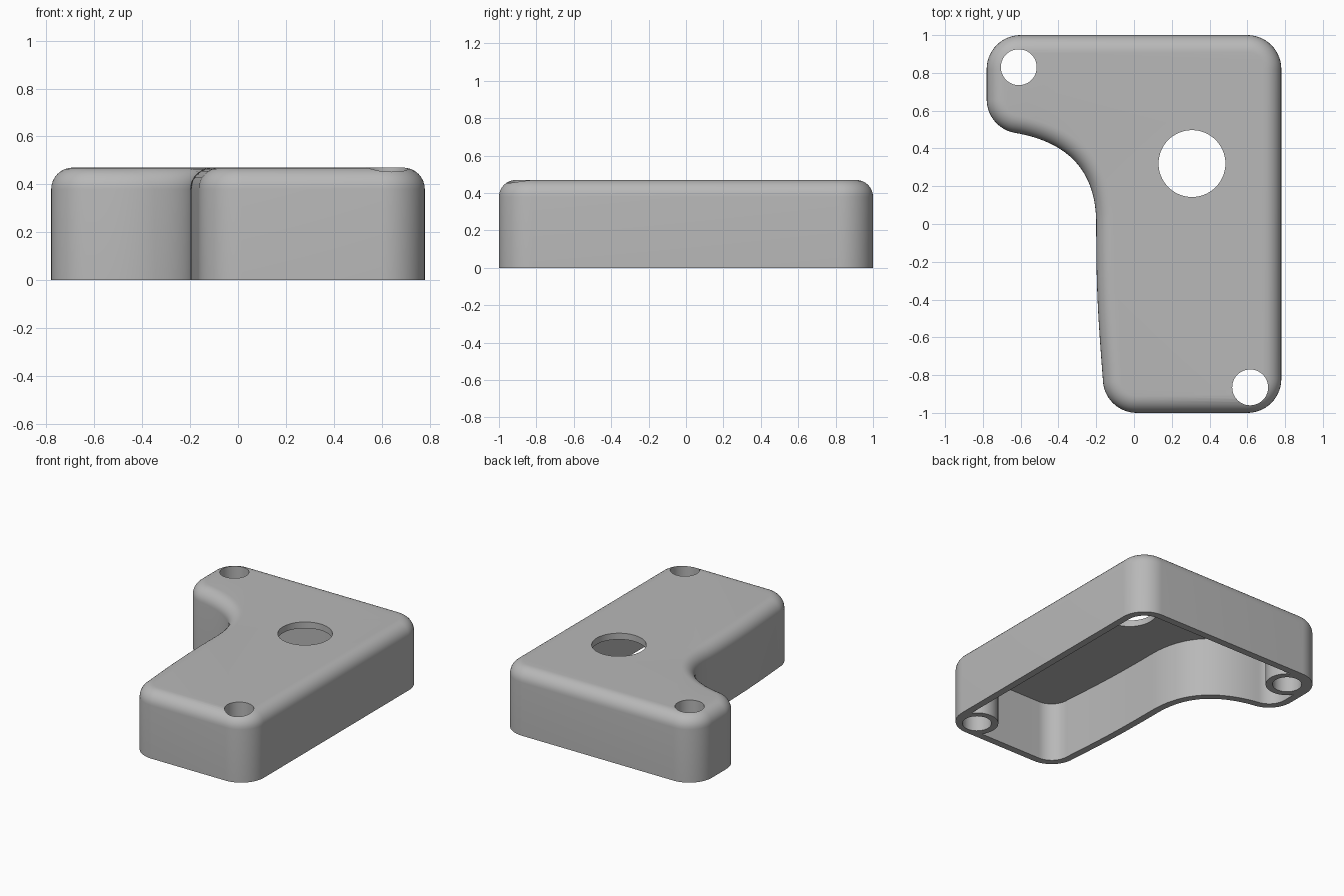
import bpy
import bmesh
from math import cos, sin, pi, radians
from mathutils import Vector
from mathutils.geometry import interpolate_bezier

HEIGHT, FILLET, WALL, ROOF = 0.47, 0.09, 0.05, 0.045
CORNER = 0.18
BOSSES = [(-0.61, 0.83), (0.615, -0.865)]

cube = bpy.data.objects.get("Cube")
if cube:
    bpy.data.objects.remove(cube, do_unlink=True)

grey = bpy.data.materials.new("plain grey")
grey.use_nodes = True
grey.diffuse_color = (0.48, 0.48, 0.48, 1)
grey.node_tree.nodes["Principled BSDF"].inputs["Base Color"].default_value = grey.diffuse_color


def arc(cx, cy, start, end, steps=14):
    angles = [radians(start + (end - start) * i / steps) for i in range(steps + 1)]
    return [Vector((cx + CORNER * cos(a), cy + CORNER * sin(a))) for a in angles]


def bezier(*points, steps=24):
    pts = interpolate_bezier(*[Vector(p) for p in points], steps)
    return [p.to_2d() for p in pts[1:-1]]


def inset(points, d):
    """Move a counter-clockwise outline inward by d with mitred corners."""
    result = []
    for i, p in enumerate(points):
        a = (p - points[i - 1]).normalized()
        b = (points[(i + 1) % len(points)] - p).normalized()
        na, nb = Vector((-a.y, a.x)), Vector((-b.y, b.x))
        result.append(p + (na + nb) * d / (1 + na.dot(nb)))
    return result


def loft(name, rings):
    """Closed solid through (outline, z) rings, bottom to top."""
    bm = bmesh.new()
    loops = [[bm.verts.new((p.x, p.y, z)) for p in pts] for pts, z in rings]
    n = len(loops[0])
    for low, high in zip(loops, loops[1:]):
        for i in range(n):
            j = (i + 1) % n
            bm.faces.new((low[i], low[j], high[j], high[i]))
    bm.faces.new(loops[0][::-1])
    bm.faces.new(loops[-1])
    bmesh.ops.recalc_face_normals(bm, faces=bm.faces)
    mesh = bpy.data.meshes.new(name)
    bm.to_mesh(mesh)
    bm.free()
    mesh.materials.append(grey)
    obj = bpy.data.objects.new(name, mesh)
    bpy.context.collection.objects.link(obj)
    return obj


def cylinder(name, centre, radius, z0, z1, sides=48):
    ring = [Vector((centre[0] + radius * cos(2 * pi * i / sides),
                    centre[1] + radius * sin(2 * pi * i / sides))) for i in range(sides)]
    return loft(name, [(ring, z0), (ring, z1)])


def subtract(target, cutter):
    cutter.hide_render = True
    mod = target.modifiers.new("cut", 'BOOLEAN')
    mod.operation = 'DIFFERENCE'
    mod.solver = 'EXACT'
    mod.object = cutter
    bpy.context.view_layer.objects.active = target
    bpy.ops.object.modifier_apply(modifier=mod.name)
    bpy.data.objects.remove(cutter, do_unlink=True)


# Outline, counter-clockwise from the bottom right corner
outline = (
    arc(0.60, -0.82, -90, 0)
    + arc(0.60, 0.82, 0, 90)
    + arc(-0.60, 0.82, 90, 180)
    + arc(-0.60, 0.66, 180, 260)
    + bezier((-0.631, 0.483, 0), (-0.335, 0.431, 0), (-0.2, 0.27, 0), (-0.2, 0, 0), steps=32)
    + bezier((-0.2, 0, 0), (-0.2, -0.35, 0), (-0.19, -0.5, 0), (-0.165, -0.82, 0))
    + arc(0.015, -0.82, 180, 270)
)

# Outer body with a rounded top edge
rings = [(outline, 0)]
for k in range(9):
    a = pi / 2 * k / 8
    rings.append((inset(outline, FILLET * (1 - cos(a))), HEIGHT - FILLET * (1 - sin(a))))
cover = loft("cover_shell", rings)

# Open cavity underneath, leaving the screw bosses standing
hollow = inset(outline, WALL)
cavity = loft("cavity_cutter", [(hollow, -0.1), (hollow, HEIGHT - ROOF)])
for centre in BOSSES:
    subtract(cavity, cylinder("boss_keep", centre, 0.14, -0.2, 0.6))
subtract(cover, cavity)

# Screw holes and the large top opening
for centre in BOSSES:
    subtract(cover, cylinder("screw_hole_cutter", centre, 0.095, -0.2, 0.6))
subtract(cover, cylinder("opening_cutter", (0.307, 0.32), 0.177, 0.2, 0.6, 64))

# Smooth curves, sharp rims
bpy.ops.object.select_all(action='DESELECT')
cover.select_set(True)
bpy.context.view_layer.objects.active = cover
bpy.ops.object.shade_smooth_by_angle(angle=radians(30))
